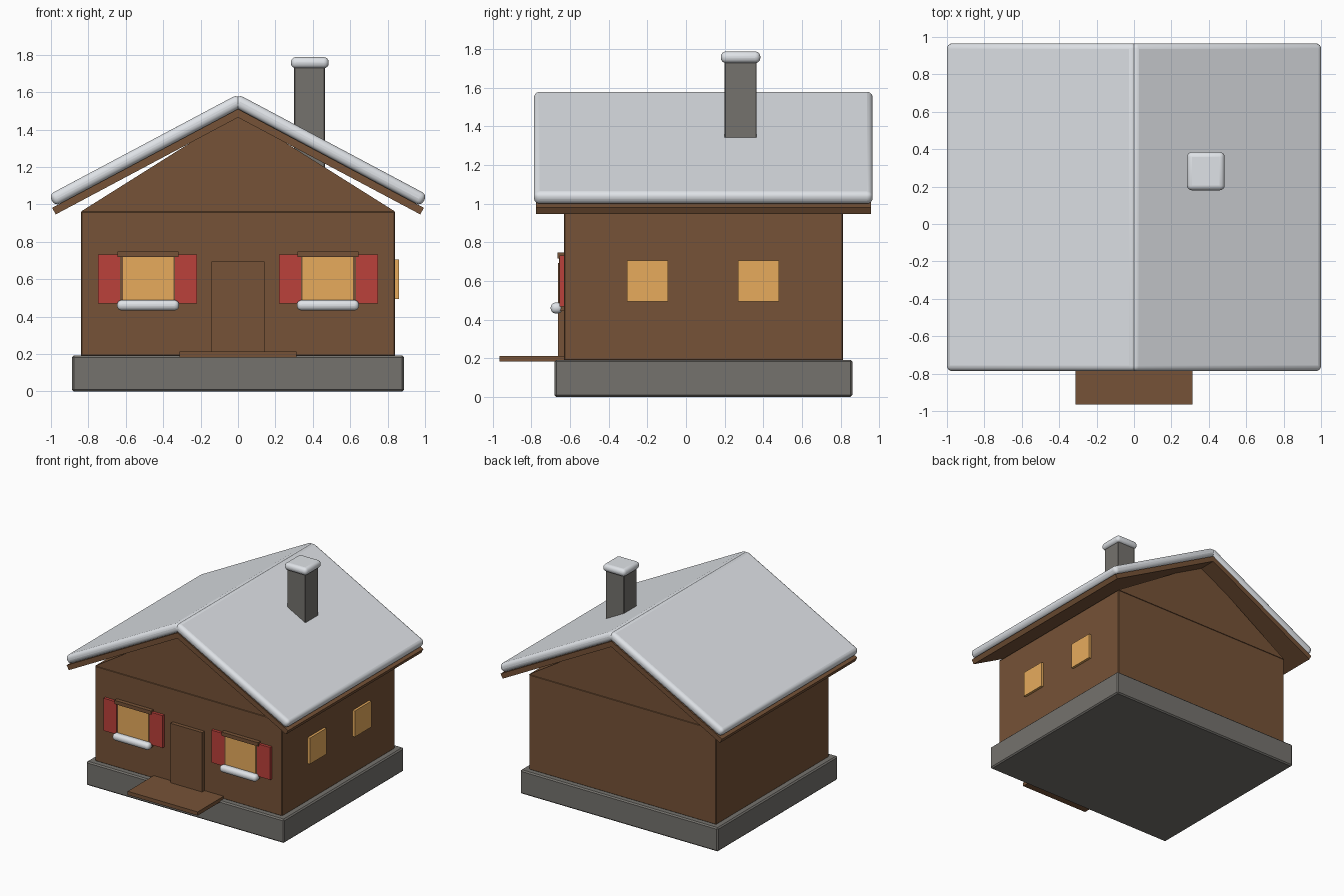
import bpy, bmesh, math
from mathutils import Matrix

if "Cube" in bpy.data.objects:
    bpy.data.objects.remove(bpy.data.objects["Cube"], do_unlink=True)


def material(name, r, g, b):
    m = bpy.data.materials.new(name)
    m.use_nodes = True
    m.diffuse_color = (r, g, b, 1)
    bsdf = next(n for n in m.node_tree.nodes if n.type == "BSDF_PRINCIPLED")
    bsdf.inputs["Base Color"].default_value = (r, g, b, 1)
    bsdf.inputs["Roughness"].default_value = 0.8
    return m


WOOD = material("brown wood", 0.18, 0.085, 0.038)
STONE = material("grey stone", 0.178, 0.17, 0.155)
SNOW = material("snow white", 0.83, 0.86, 0.9)
RED = material("red paint", 0.5, 0.053, 0.043)
GLOW = material("warm window", 0.96, 0.49, 0.13)


def finish(name, bm, mat, bevel=0, segments=1, mirror=False):
    """Turn a bmesh into an object with optional rounded edges and x mirror."""
    bmesh.ops.recalc_face_normals(bm, faces=bm.faces)
    mesh = bpy.data.meshes.new(name)
    bm.to_mesh(mesh)
    bm.free()
    mesh.materials.append(mat)
    ob = bpy.data.objects.new(name, mesh)
    bpy.context.collection.objects.link(ob)
    if bevel:
        mod = ob.modifiers.new("rounded edges", "BEVEL")
        mod.width = bevel
        mod.segments = segments
    if mirror:
        mod = ob.modifiers.new("mirror", "MIRROR")
        mod.use_mirror_merge = False
    if segments > 1:
        bpy.ops.object.select_all(action="DESELECT")
        ob.select_set(True)
        bpy.context.view_layer.objects.active = ob
        bpy.ops.object.shade_smooth_by_angle(angle=math.radians(40))
    return ob


def box(name, x, y, z, mat, bevel=0, segments=1, mirror=False, place=None):
    """Box from (low, high) ranges on each axis."""
    bm = bmesh.new()
    bmesh.ops.create_cube(bm, size=1)
    for v in bm.verts:
        v.co = [r[0] if c < 0 else r[1] for c, r in zip(v.co, (x, y, z))]
    if place:
        bm.transform(place)
    return finish(name, bm, mat, bevel, segments, mirror)


# Foundation and walls
FRONT, BACK, SIDE = -0.632, 0.813, 0.84
EAVE = 0.962
box("foundation", (-0.888, 0.888), (-0.68, 0.86), (0, 0.193), STONE, 0.01)
box("walls", (-SIDE, SIDE), (FRONT, BACK), (0.19, EAVE), WOOD, 0.005)

# Gable block under the roof
bm = bmesh.new()
tri = bm.faces.new([bm.verts.new((x, FRONT, z))
                    for x, z in ((-SIDE, EAVE), (SIDE, EAVE), (0, 1.49))])
ext = bmesh.ops.extrude_face_region(bm, geom=[tri])["geom"]
bmesh.ops.translate(bm, vec=(0, BACK - FRONT, 0),
                    verts=[e for e in ext if isinstance(e, bmesh.types.BMVert)])
finish("gable", bm, WOOD)

# Roof boards and the snow lying on them
slope = Matrix.Translation((0, 0, 1.465)) @ Matrix.Rotation(math.radians(28), 4, "Y")
box("roof_boards", (-0.021, 1.104), (-0.777, 0.958), (0, 0.04), WOOD,
    mirror=True, place=slope)
box("roof_snow", (-0.0585, 1.087), (-0.787, 0.966), (0.04, 0.11), SNOW, 0.03, 4,
    mirror=True, place=slope)

# Chimney with its snow cap
box("chimney", (0.3, 0.465), (0.2, 0.365), (1.15, 1.735), STONE, 0.004)
box("chimney_snow", (0.283, 0.485), (0.18, 0.385), (1.728, 1.788), SNOW, 0.027, 4)

# Door and doorstep
box("door", (-0.143, 0.143), (-0.663, FRONT), (0.2, 0.695), WOOD)
box("doorstep", (-0.314, 0.314), (-0.966, FRONT), (0.183, 0.213), WOOD)

# Front windows, mirrored to both sides of the door
MID = 0.481


def around(half):
    return (MID - half, MID + half)


box("window_frame", around(0.15), (-0.65, FRONT), (0.47, 0.73), WOOD, mirror=True)
box("window_pane", around(0.135), (-0.656, -0.645), (0.48, 0.718), GLOW, mirror=True)
box("window_lintel", around(0.164), (-0.665, FRONT), (0.718, 0.748), WOOD, mirror=True)
box("window_sill", around(0.16), (-0.665, FRONT), (0.445, 0.475), WOOD, mirror=True)
box("sill_snow", around(0.166), (-0.7, -0.638), (0.433, 0.489), SNOW, 0.025, 4,
    mirror=True)
for name, edge in (("inner_shutter", 0.219), ("outer_shutter", 0.631)):
    box(name, (edge, edge + 0.117), (-0.655, FRONT), (0.47, 0.733), RED, mirror=True)

# Side windows on one wall only
for name, y in (("front_side_window", -0.306), ("back_side_window", 0.27)):
    box(name, (SIDE - 0.01, 0.86), (y, y + 0.212), (0.495, 0.706), GLOW)
